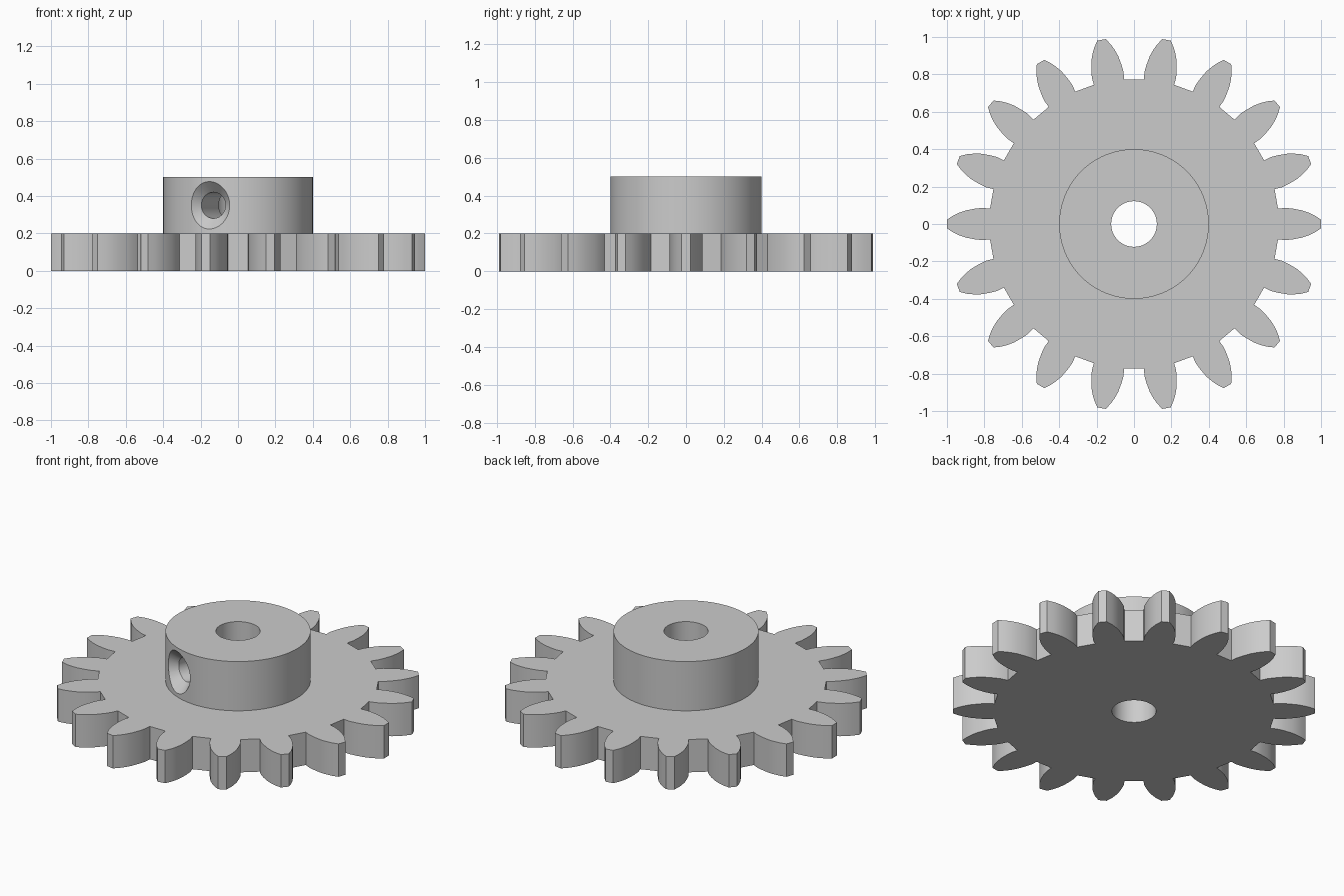
import bpy, bmesh
from math import sin, cos, pi, radians
from mathutils import Vector, Matrix

if "Cube" in bpy.data.objects:
    bpy.data.objects.remove(bpy.data.objects["Cube"], do_unlink=True)

TEETH = 18
GEAR_H, HUB_H = 0.2, 0.5
HUB_R, BORE_R = 0.4, 0.122

steel = bpy.data.materials.new("grey_metal")
grey = (0.6, 0.6, 0.6, 1)
steel.diffuse_color = grey
steel.use_nodes = True
steel.node_tree.nodes["Principled BSDF"].inputs["Base Color"].default_value = grey


def finish(bm, name):
    bmesh.ops.recalc_face_normals(bm, faces=bm.faces)
    mesh = bpy.data.meshes.new(name)
    bm.to_mesh(mesh)
    bm.free()
    mesh.materials.append(steel)
    obj = bpy.data.objects.new(name, mesh)
    bpy.context.collection.objects.link(obj)
    return obj


def lathe(name, profile, segments, matrix=Matrix()):
    """Closed solid of revolution from (radius, height) pairs."""
    bm = bmesh.new()
    rings = [[bm.verts.new((r * cos(2 * pi * i / segments), r * sin(2 * pi * i / segments), z))
              for i in range(segments)] for r, z in profile]
    for low, high in zip(rings, rings[1:]):
        for i in range(segments):
            j = (i + 1) % segments
            bm.faces.new((low[i], low[j], high[j], high[i]))
    bm.faces.new(rings[0])
    bm.faces.new(rings[-1])
    bm.transform(matrix)
    return finish(bm, name)


# Toothed disc: half a tooth as (distance along axis, half width), mirrored and repeated
flank = [(0.770, 0.082), (0.81, 0.086), (0.85, 0.082), (0.90, 0.0725),
         (0.935, 0.060), (0.965, 0.046), (0.9997, 0.023)]
tooth = [(r, -t) for r, t in flank] + [(r, t) for r, t in reversed(flank)]
bm = bmesh.new()
outline = []
for k in range(TEETH):
    turn = Matrix.Rotation(2 * pi * k / TEETH, 3, 'Z')
    outline += [bm.verts.new(turn @ Vector((r, t, 0))) for r, t in tooth]
base = bm.faces.new(outline)
extruded = bmesh.ops.extrude_face_region(bm, geom=[base], use_keep_orig=True)
top = [g for g in extruded["geom"] if isinstance(g, bmesh.types.BMVert)]
bmesh.ops.translate(bm, verts=top, vec=(0, 0, GEAR_H))
gear = finish(bm, "gear_with_hub")

# Hub and shaft bore
hub = lathe("hub", [(HUB_R, GEAR_H / 2), (HUB_R, HUB_H)], 96)
bore = lathe("bore_cutter", [(BORE_R, -0.1), (BORE_R, HUB_H + 0.1)], 64)

# Countersunk set screw hole, drilled radially into the bore
drill = (Matrix.Translation((0, 0, 0.35))
         @ Matrix.Rotation(radians(-22.5), 4, 'Z')
         @ Matrix.Rotation(radians(90), 4, 'X'))
screw = lathe("screw_hole_cutter",
              [(0.07, 0.04), (0.07, 0.343), (0.147, 0.42)], 48, drill)

# Join the hub, then cut the holes
bpy.context.view_layer.objects.active = gear
for tool, mode in ((hub, 'UNION'), (bore, 'DIFFERENCE'), (screw, 'DIFFERENCE')):
    mod = gear.modifiers.new(tool.name, 'BOOLEAN')
    mod.operation = mode
    mod.solver = 'EXACT'
    mod.object = tool
    bpy.ops.object.modifier_apply(modifier=mod.name)
    bpy.data.objects.remove(tool, do_unlink=True)

bpy.ops.object.select_all(action='DESELECT')
gear.select_set(True)
bpy.ops.object.shade_smooth_by_angle(angle=radians(25))
